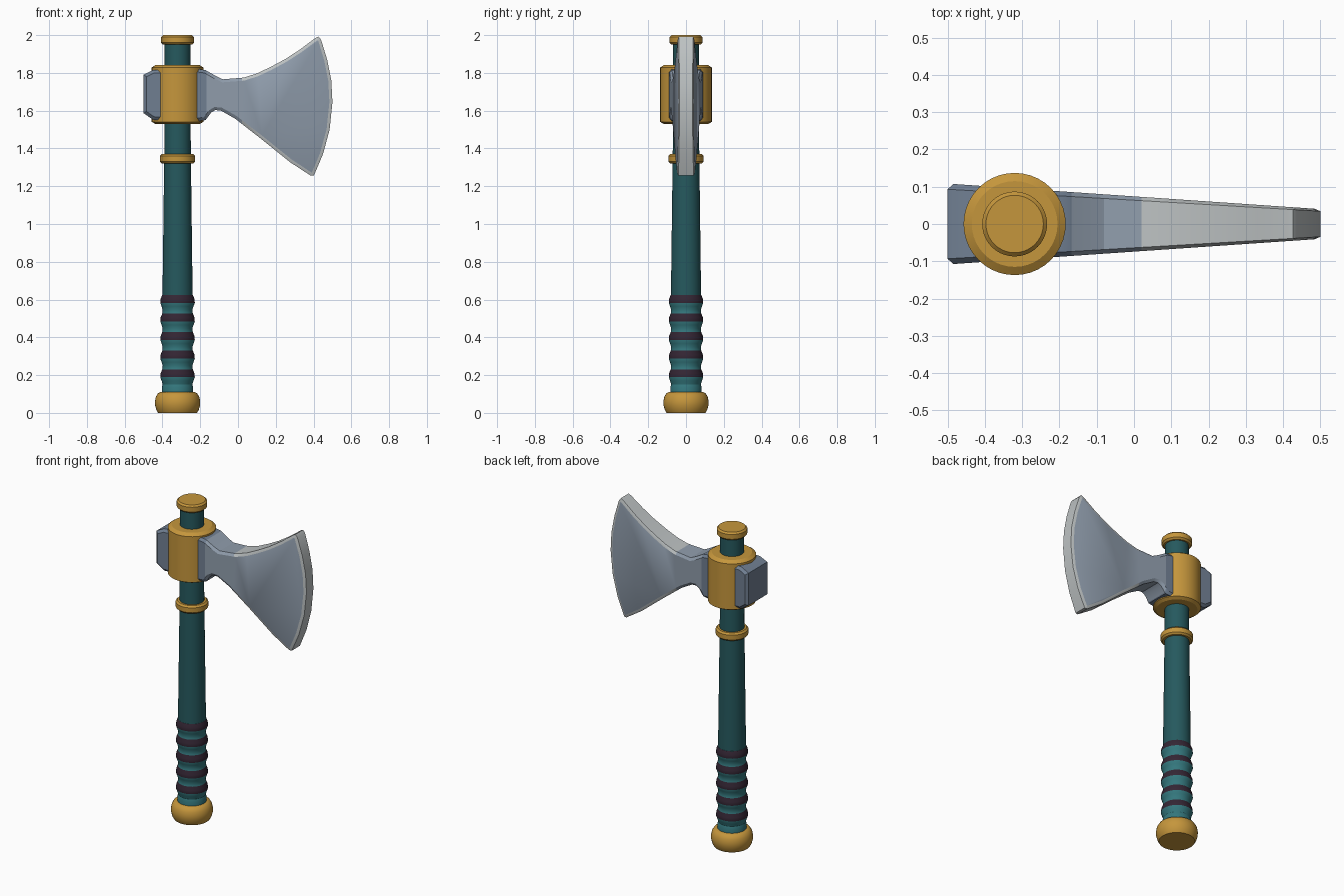
import bpy, bmesh, math
from mathutils import Vector

if "Cube" in bpy.data.objects:
    bpy.data.objects.remove(bpy.data.objects["Cube"])

AXIS_X = -0.32


def material(name, rgb):
    m = bpy.data.materials.new(name)
    m.diffuse_color = (*rgb, 1)
    m.use_nodes = True
    m.node_tree.nodes["Principled BSDF"].inputs["Base Color"].default_value = m.diffuse_color
    return m


gold = material("gold", (0.56, 0.305, 0.045))
teal = material("dark teal", (0.019, 0.100, 0.112))
grip_teal = material("grip teal", (0.034, 0.185, 0.205))
wrap = material("dark wrap", (0.034, 0.019, 0.034))
steel = material("blue steel", (0.283, 0.342, 0.42))
dark_steel = material("dark steel", (0.165, 0.215, 0.29))
silver = material("edge silver", (0.51, 0.54, 0.545))


def finish(bm, name, mats, rule=None):
    """Turn a bmesh into an object, colouring faces by a rule."""
    bmesh.ops.recalc_face_normals(bm, faces=bm.faces)
    if rule:
        for f in bm.faces:
            f.material_index = rule(f)
    me = bpy.data.meshes.new(name)
    bm.to_mesh(me)
    bm.free()
    ob = bpy.data.objects.new(name, me)
    bpy.context.collection.objects.link(ob)
    for m in mats:
        me.materials.append(m)
    bpy.ops.object.select_all(action='DESELECT')
    ob.select_set(True)
    bpy.context.view_layer.objects.active = ob
    bpy.ops.object.shade_smooth_by_angle(angle=math.radians(30))
    return ob


def lathe(name, profile, mats, rule=None, n=40):
    """Revolve (radius, z) points around the handle axis, with closed ends."""
    bm = bmesh.new()
    rings = [[bm.verts.new((AXIS_X + r * math.cos(2 * math.pi * i / n),
                            r * math.sin(2 * math.pi * i / n), z))
              for i in range(n)] for r, z in profile]
    for a, b in zip(rings, rings[1:]):
        for i in range(n):
            j = (i + 1) % n
            bm.faces.new((a[i], a[j], b[j], b[i]))
    bm.faces.new(rings[0])
    bm.faces.new(rings[-1])
    return finish(bm, name, mats, rule)


def band(name, z0, z1, r, c):
    """Gold ring with chamfered rims."""
    lathe(name, [(r - c, z0), (r, z0 + c), (r, z1 - c), (r - c, z1)], [gold])


# Handle
lathe("shaft", [(0.08, 0.6), (0.07, 1.4), (0.068, 1.97)], [teal])
lathe("pommel", [(0.103, 0), (0.112, 0.015), (0.119, 0.04), (0.12, 0.06),
                 (0.115, 0.085), (0.104, 0.103), (0.092, 0.11), (0.07, 0.112)], [gold])

# Grip: ridged, with dark wrap bands chosen by height
first, step = 0.21, 0.0985
cuts = [(0.083, 0.10), (0.083, 0.135)]
zs = [0.15]
for i in range(5):
    c = first + i * step
    zs += [c - 0.04, c - 0.021, c, c + 0.021] + ([c + 0.04] if i < 4 else [])
for z in zs:
    cuts.append((0.085 + 0.007 * math.cos(2 * math.pi * (z - first + 0.014) / step), z))
cuts.append((0.076, 0.626))


def grip_rule(f):
    z = f.calc_center_median().z
    return int(any(abs(z - first - i * step) < 0.021 for i in range(5)))


lathe("grip", cuts, [grip_teal, wrap], grip_rule)

# Gold fittings
band("shaft_ring", 1.32, 1.37, 0.093, 0.01)
band("top_cap", 1.95, 2.0, 0.087, 0.01)
lathe("collar", [(0.118, 1.53), (0.137, 1.541), (0.137, 1.828), (0.115, 1.843)], [gold])

# Axe head: outline in x, z, tapering in thickness toward the cutting edge
outline = [(-0.5, 1.587), (-0.45, 1.552), (-0.21, 1.545), (-0.172, 1.55), (-0.142, 1.59),
           (-0.12, 1.603), (-0.09, 1.6), (-0.016, 1.558), (0.117, 1.455), (0.276, 1.327),
           (0.385, 1.256), (0.402, 1.257), (0.45, 1.37), (0.485, 1.5), (0.5, 1.645),
           (0.494, 1.76), (0.472, 1.87), (0.44, 1.975), (0.426, 1.993), (0.41, 1.985),
           (0.33, 1.925), (0.25, 1.873), (0.17, 1.83), (0.1, 1.797), (0.03, 1.775),
           (-0.08, 1.766), (-0.12, 1.785), (-0.172, 1.815), (-0.21, 1.82), (-0.45, 1.815),
           (-0.5, 1.79)]


def half_thickness(x):
    return 0.107 - 0.0685 * (x + 0.48)


pts = [Vector(p) for p in outline]
count = len(pts)
inner = []
for k, p in enumerate(pts):
    d0 = (p - pts[k - 1]).normalized()
    d1 = (pts[(k + 1) % count] - p).normalized()
    n0, n1 = Vector((-d0.y, d0.x)), Vector((-d1.y, d1.x))
    inner.append(p + (n0 + n1) * 0.016 / (1 + n0.dot(n1)))

bm = bmesh.new()


def ring(points, side, k):
    return [bm.verts.new((p.x, side * k * half_thickness(p.x), p.y)) for p in points]


rings = [ring(inner, -1, 1), ring(pts, -1, 0.86), ring(pts, 1, 0.86), ring(inner, 1, 1)]
for a, b in zip(rings, rings[1:]):
    for i in range(count):
        j = (i + 1) % count
        bm.faces.new((a[i], a[j], b[j], b[i]))
bm.faces.new(rings[0])
bm.faces.new(rings[-1])
for x in (-0.168, 0.02):  # colour boundaries
    bmesh.ops.bisect_plane(bm, geom=bm.verts[:] + bm.edges[:] + bm.faces[:],
                           plane_co=(x, 0, 0), plane_no=(1, 0, 0))


def head_rule(f):
    x = f.calc_center_bounds().x
    if x < -0.168:
        return 1
    return 2 if x > 0.02 and abs(f.normal.y) < 0.97 else 0


finish(bm, "axe_head", [steel, dark_steel, silver], head_rule)
